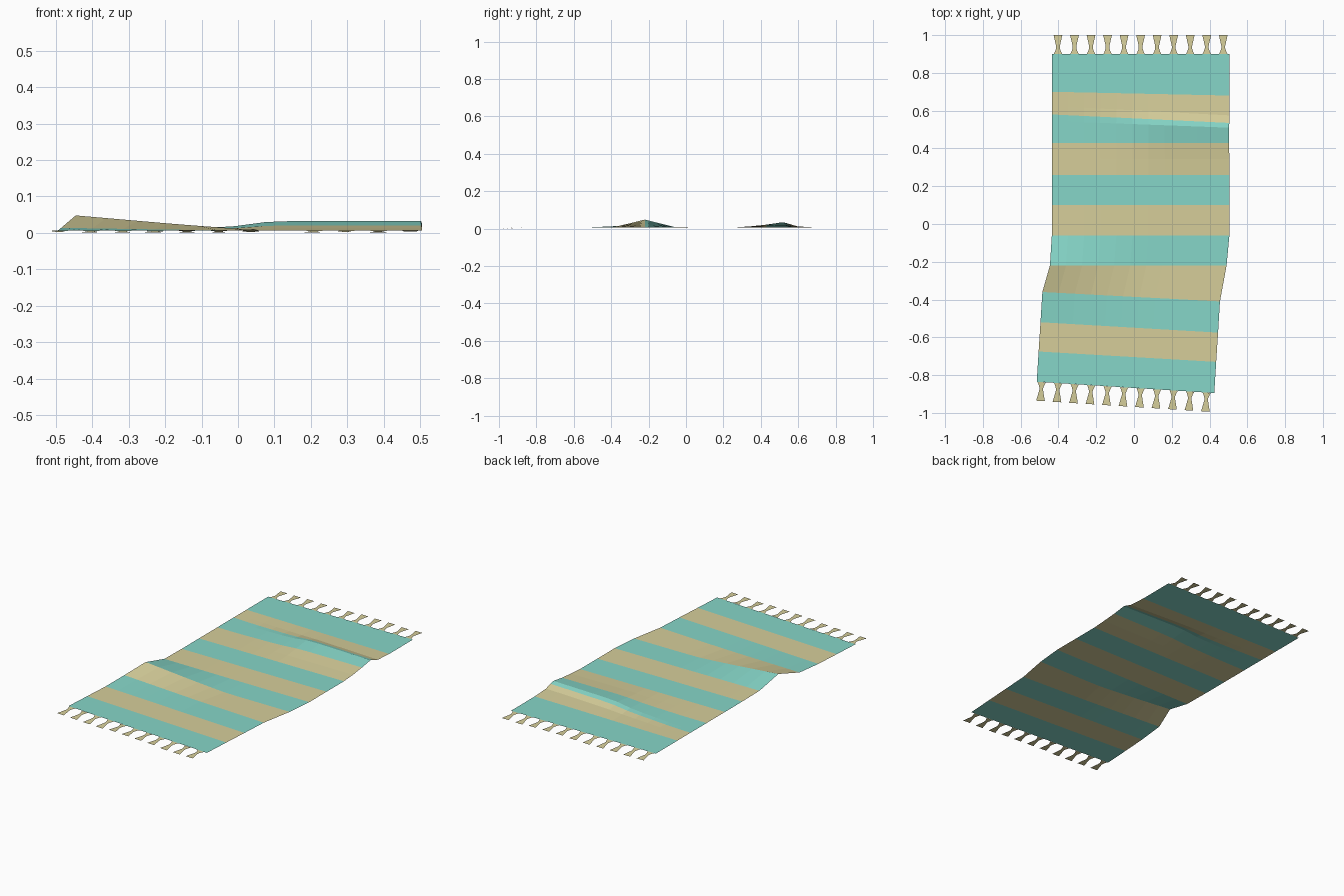
import bpy, math, random
from mathutils import Vector

if "Cube" in bpy.data.objects:
    bpy.data.objects.remove(bpy.data.objects["Cube"])

random.seed(4)
BASE = 0.006


def lin(c):
    c /= 255
    return c / 12.92 if c <= 0.04045 else ((c + 0.055) / 1.055) ** 2.4


def material(name, rgb):
    m = bpy.data.materials.new(name)
    m.diffuse_color = (*[lin(c) for c in rgb], 1)
    m.use_nodes = True
    m.node_tree.nodes["Principled BSDF"].inputs["Base Color"].default_value = m.diffuse_color
    return m


teal = material("teal cloth", (134, 214, 200))
tan = material("tan cloth", (214, 206, 154))


def make(name, verts, faces, mats, indices=None):
    me = bpy.data.meshes.new(name)
    me.from_pydata(verts, [], faces)
    for m in mats:
        me.materials.append(m)
    if indices:
        me.polygons.foreach_set("material_index", indices)
    me.update()
    ob = bpy.data.objects.new(name, me)
    bpy.context.collection.objects.link(ob)
    return ob


def interp(u, pts):
    for (a, p), (b, q) in zip(pts, pts[1:]):
        if u <= b:
            return p + (q - p) * (u - a) / (b - a)
    return pts[-1][1]


# Rug sheet: cross rows (left x, left y, right x, right y, back fold height,
# front fold height, colour of the band below this row: 0 teal, 1 tan)
ROWS = [
    (-.435, .90, .505, .90, 0, 0, 0),
    (-.435, .70, .505, .68, 0, 0, 1),
    (-.435, .625, .505, .575, .006, 0, 1),
    (-.435, .58, .505, .535, .019, 0, 0),
    (-.435, .545, .502, .51, .027, 0, 0),
    (-.435, .43, .503, .43, .015, 0, 1),
    (-.435, .345, .505, .345, .006, 0, 1),
    (-.435, .26, .505, .26, 0, 0, 0),
    (-.435, .10, .505, .10, 0, 0, 1),
    (-.435, -.06, .505, -.06, 0, .002, 0),
    (-.445, -.22, .49, -.22, 0, .042, 1),
    (-.485, -.36, .455, -.41, 0, .008, 0),
    (-.495, -.52, .445, -.575, 0, 0, 1),
    (-.505, -.675, .435, -.73, 0, 0, 0),
    (-.515, -.835, .425, -.895, 0, 0, 0),
]
N = 11
BACK = [(0, 0), (.15, 0), (.43, .35), (.57, 1), (1, 1)]
FRONT = [(0, 1), (.3, .42), (.53, .04), (.65, 0), (1, 0)]
verts, faces, idx = [], [], []
for xl, yl, xr, yr, hb, hf, _ in ROWS:
    for i in range(N + 1):
        u = i / N
        z = BASE + hb * interp(u, BACK) + hf * interp(u, FRONT)
        verts.append((xl + (xr - xl) * u, yl + (yr - yl) * u, z))
for r in range(len(ROWS) - 1):
    for i in range(N):
        a = r * (N + 1) + i
        b = a + N + 1
        faces.append((a, b, b + 1, a + 1))
        idx.append(ROWS[r][6])
make("striped_rug", verts, faces, [teal, tan], idx)


# Fringe: a row of flared tassels with pinched waists along each short edge
PROFILE = [(0, .022), (.012, .016), (.03, .010), (.042, .010), (.104, .023)]


def fringe(name, left, right, side):
    left, right = Vector(left), Vector(right)
    along = (right - left).normalized()
    out = Vector((-along.y, along.x)) * side
    length = (right - left).length
    verts, faces = [], []
    for k in range(11):
        c = left + along * (length / 2 + (k - 5) * .0875 - .0 )
        tip = random.uniform(-.006, .002)
        start = len(verts)
        for d, w in PROFILE:
            d = min(d, .1)
            z = BASE + tip * d / .1
            for s in (-1, 1):
                p = c + out * d + along * (w * s)
                verts.append((p.x, p.y, z))
        for j in range(len(PROFILE) - 1):
            a = start + 2 * j
            f = (a, a + 1, a + 3, a + 2)
            faces.append(f if side > 0 else f[::-1])
    make(name, verts, faces, [tan])


fringe("back_fringe", (-.435, .90), (.505, .90), 1)
fringe("front_fringe", (-.522, -.835), (.418, -.895), -1)
